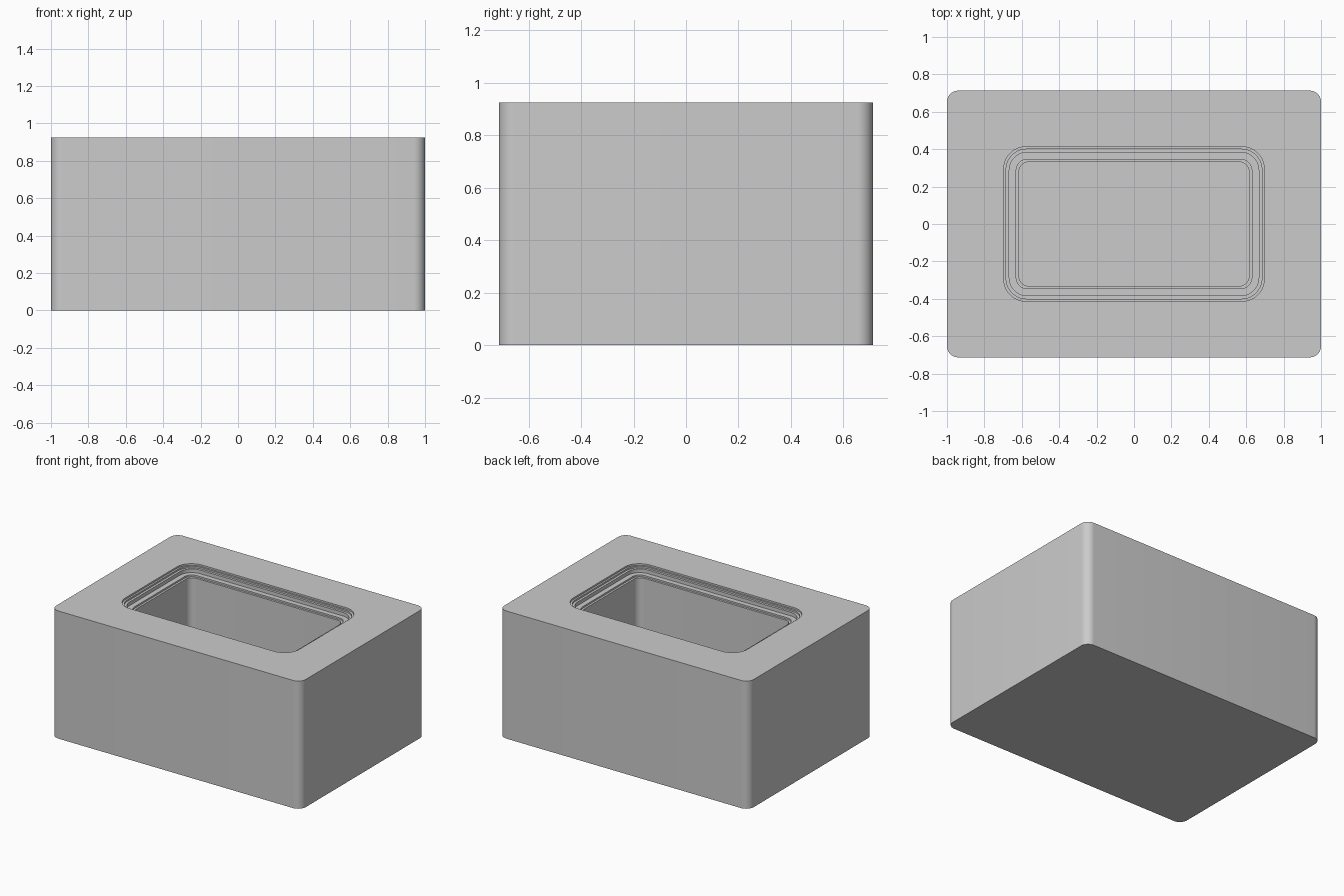
import bpy, bmesh, math

cube = bpy.data.objects.get("Cube")
if cube:
    bpy.data.objects.remove(cube, do_unlink=True)

SEGMENTS = 10  # per rounded corner


def rounded_ring(bm, half_x, half_y, radius, z):
    """Loop of vertices along a rounded rectangle."""
    ring = []
    for corner, (sx, sy) in enumerate([(1, 1), (-1, 1), (-1, -1), (1, -1)]):
        for i in range(SEGMENTS + 1):
            a = math.pi / 2 * (corner + i / SEGMENTS)
            ring.append(bm.verts.new((sx * (half_x - radius) + radius * math.cos(a),
                                      sy * (half_y - radius) + radius * math.sin(a), z)))
    return ring


def lofted_block(name, sections, material):
    """Skin consecutive rounded rectangles and cap both ends."""
    bm = bmesh.new()
    rings = [rounded_ring(bm, *s) for s in sections]
    for a, b in zip(rings, rings[1:]):
        for i in range(len(a)):
            j = (i + 1) % len(a)
            bm.faces.new((a[i], a[j], b[j], b[i]))
    bm.faces.new(rings[0][::-1])
    bm.faces.new(rings[-1])
    mesh = bpy.data.meshes.new(name)
    bm.to_mesh(mesh)
    bm.free()
    mesh.materials.append(material)
    obj = bpy.data.objects.new(name, mesh)
    bpy.context.collection.objects.link(obj)
    bpy.ops.object.select_all(action='DESELECT')
    obj.select_set(True)
    bpy.context.view_layer.objects.active = obj
    bpy.ops.object.shade_smooth_by_angle(angle=math.radians(30))
    return obj


grey = bpy.data.materials.new("light grey")
grey.use_nodes = True
grey.diffuse_color = (0.6, 0.6, 0.6, 1)
grey.node_tree.nodes["Principled BSDF"].inputs["Base Color"].default_value = (0.6, 0.6, 0.6, 1)

TOP, FLOOR = 0.925, 0.36

# Outer walls, from the base up to the top face
sections = [(1.0, 0.713, 0.06, 0), (1.0, 0.713, 0.06, TOP)]

# Stepped rim: each step drops down, then runs inward to the next
steps = [(0.697, 0.413, 0.12, 0.012), (0.684, 0.4, 0.11, 0.024),
         (0.667, 0.383, 0.095, 0.05), (0.63, 0.346, 0.06, 0.062)]
above = 0
for hx, hy, r, depth in steps:
    sections += [(hx, hy, r, TOP - above), (hx, hy, r, TOP - depth)]
    above = depth

# Cavity walls down to the floor
sections += [(0.615, 0.331, 0.05, TOP - above), (0.615, 0.331, 0.05, FLOOR)]

lofted_block("hollow_block", sections, grey)
